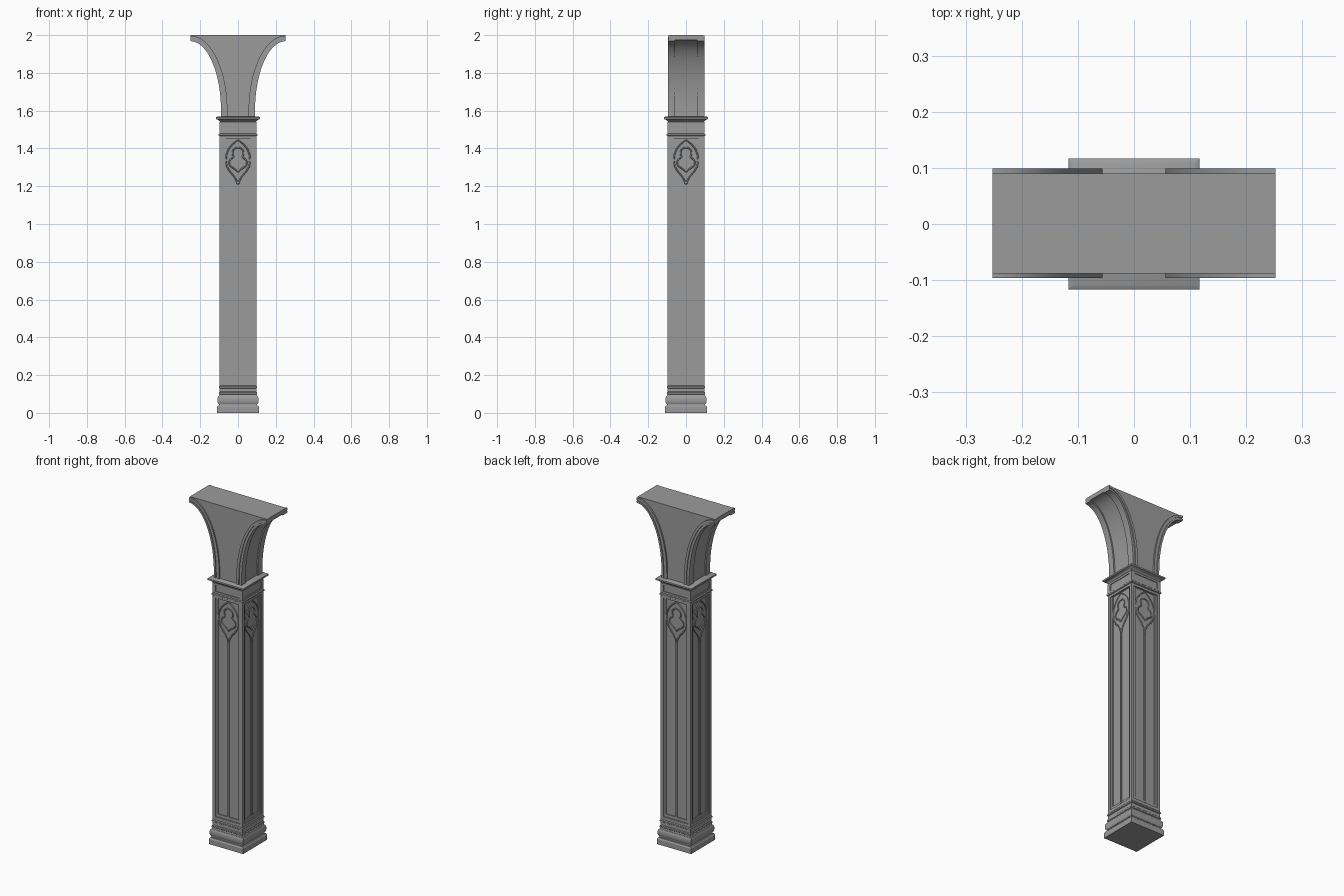
import bpy, bmesh
from math import sin, cos, pi, radians
from mathutils import Matrix, Vector

if "Cube" in bpy.data.objects:
    bpy.data.objects.remove(bpy.data.objects["Cube"])

stone = bpy.data.materials.new("grey stone")
stone.use_nodes = True
GREY = (0.33, 0.33, 0.33, 1)
stone.diffuse_color = GREY
stone.node_tree.nodes["Principled BSDF"].inputs["Base Color"].default_value = GREY
SIDES = ("front", "left", "back", "right")
made = []


def add_object(name, mesh):
    if not mesh.materials:
        mesh.materials.append(stone)
    ob = bpy.data.objects.new(name, mesh)
    bpy.context.scene.collection.objects.link(ob)
    made.append(ob)
    return ob


def finish(name, bm):
    bmesh.ops.recalc_face_normals(bm, faces=bm.faces)
    mesh = bpy.data.meshes.new(name)
    bm.to_mesh(mesh)
    bm.free()
    return mesh


def box(bm, x0, x1, y0, y1, z0, z1):
    size = Matrix.Diagonal((x1 - x0, y1 - y0, z1 - z0, 1))
    mid = Matrix.Translation(((x0 + x1) / 2, (y0 + y1) / 2, (z0 + z1) / 2))
    bmesh.ops.create_cube(bm, size=1, matrix=mid @ size)


def square_stack(name, profile):
    """Loft square rings of (half width, height)."""
    bm = bmesh.new()
    rings = [[bm.verts.new((sx * w, sy * w, z)) for sx, sy in
              ((-1, -1), (1, -1), (1, 1), (-1, 1))] for w, z in profile]
    for a, b in zip(rings, rings[1:]):
        for i in range(4):
            j = (i + 1) % 4
            bm.faces.new((a[i], a[j], b[j], b[i]))
    bm.faces.new(rings[0][::-1])
    bm.faces.new(rings[-1])
    return add_object(name, finish(name, bm))


def prism(bm, outline, y0, y1):
    """Extrude an outline of (x, z) points from y0 to y1."""
    a = [bm.verts.new((x, y0, z)) for x, z in outline]
    b = [bm.verts.new((x, y1, z)) for x, z in outline]
    bm.faces.new(a)
    bm.faces.new(b[::-1])
    for i in range(len(a)):
        j = (i + 1) % len(a)
        bm.faces.new((a[i], b[i], b[j], a[j]))


def four_sides(name, mesh):
    for k, side in enumerate(SIDES):
        add_object(side + "_" + name, mesh).rotation_euler.z = k * pi / 2


def curve_mesh(name, outlines, y, tube=0, extrude=0):
    """Closed curves standing on the front face, as tubes or a pierced plate."""
    cu = bpy.data.curves.new(name, "CURVE")
    cu.dimensions = "3D" if tube else "2D"
    cu.fill_mode = "FULL" if tube else "BOTH"
    cu.bevel_depth, cu.bevel_resolution, cu.extrude = tube, 1, extrude
    for pts in outlines:
        sp = cu.splines.new("POLY")
        sp.points.add(len(pts) - 1)
        for p, (x, z) in zip(sp.points, pts):
            p.co = (x, z, 0, 1)
        sp.use_cyclic_u = True
    tmp = bpy.data.objects.new(name + "_tmp", cu)
    bpy.context.scene.collection.objects.link(tmp)
    deps = bpy.context.evaluated_depsgraph_get()
    mesh = bpy.data.meshes.new_from_object(tmp.evaluated_get(deps))
    bpy.data.objects.remove(tmp)
    mesh.transform(Matrix.Translation((0, y, 0)) @ Matrix.Rotation(pi / 2, 4, "X"))
    mesh.materials.clear()
    return mesh


def mirrored(half):
    """Close a half outline that starts and ends on the centre line."""
    return half + [(-x, z) for x, z in half[-2:0:-1]]


def arc(cx, cz, r, a0, a1, n=9):
    return [(cx + r * cos(radians(a0 + (a1 - a0) * i / n)),
             cz + r * sin(radians(a0 + (a1 - a0) * i / n))) for i in range(n + 1)]


# Moulded base: plinth, rounded torus and stepped top
torus = [(0.101 + 0.008 * cos(a), 0.068 + 0.022 * sin(a))
         for a in (-pi / 2 + pi * i / 8 for i in range(9))]
square_stack("base", [(0.112, 0), (0.112, 0.03), (0.107, 0.038), (0.101, 0.04)] + torus +
             [(0.098, 0.097), (0.101, 0.1), (0.101, 0.108), (0.097, 0.112),
              (0.097, 0.13), (0.101, 0.133), (0.101, 0.14), (0.097, 0.145)])

# Shaft core, with the panels' floor as its face
FLOOR, FACE = 0.085, 0.097
square_stack("shaft_core", [(FLOOR, 0.13), (FLOOR, 1.47)])
bm = bmesh.new()
for sx in (-1, 1):
    for sy in (-1, 1):
        x, y = sorted((sx * 0.08, sx * FACE)), sorted((sy * 0.08, sy * FACE))
        box(bm, *x, *y, 0.14, 1.47)
add_object("corner_posts", finish("corner_posts", bm))

# Panel frame, inner fillets and mullion on each side
bm = bmesh.new()
box(bm, -0.081, 0.081, -FACE, -0.08, 0.14, 0.163)
box(bm, -0.081, 0.081, -FACE, -0.08, 1.452, 1.47)
for s in (-1, 1):
    box(bm, *sorted((s * 0.067, s * 0.081)), -0.0915, -0.08, 0.16, 1.455)
box(bm, -0.0045, 0.0045, -0.092, -0.08, 0.17, 1.21)
prism(bm, [(-0.067, 0.16), (0.067, 0.16), (0.067, 0.18), (-0.067, 0.18)], -0.09, -0.08)
four_sides("panel_frame", finish("panel_frame", bm))

# Pointed tracery with a trefoil opening
ogee = mirrored([(0, 1.19), (0.006, 1.225), (0.02, 1.252), (0.043, 1.278), (0.058, 1.303),
                 (0.064, 1.335), (0.061, 1.366), (0.049, 1.398), (0.027, 1.424), (0, 1.445)])
trefoil = mirrored([(0, 1.272), (0.014, 1.288)] + arc(0.021, 1.324, 0.026, -70, 68) +
                   arc(0, 1.376, 0.029, -38, 90))
four_sides("tracery_plate", curve_mesh("tracery_plate", [ogee, trefoil], -0.086, extrude=0.003))
four_sides("tracery_moulding", curve_mesh("tracery_moulding", [ogee, trefoil], -0.0885, tube=0.0042))

# Neck and cornice
square_stack("capital", [(0.097, 1.465), (0.102, 1.468), (0.102, 1.476), (0.094, 1.48),
                         (0.094, 1.54), (0.1, 1.545), (0.106, 1.552), (0.117, 1.556),
                         (0.117, 1.565), (0.108, 1.57)])
bm = bmesh.new()
for z in (1.48, 1.528):
    box(bm, -0.098, 0.098, -0.098, -0.09, z, z + 0.011)
for s in (-1, 1):
    box(bm, *sorted((s * 0.078, s * 0.098)), -0.098, -0.09, 1.48, 1.539)
four_sides("neck_frame", finish("neck_frame", bm))

# Flared bracket
END, SPRING, TOP = 0.252, 1.6, 2.0


def sweep(inset, n=20):
    """Quarter ellipse from the cornice out to the tip."""
    rx, rz = 0.162 + inset, 0.368 + inset * 0.85
    pts = [(END - rx * cos(pi / 2 * i / n), SPRING + rz * sin(pi / 2 * i / n))
           for i in range(n + 1)]
    return [(END - rx, 1.56)] + pts


right = sweep(0.008)
bm = bmesh.new()
prism(bm, right + [(END, TOP), (-END, TOP)] + [(-x, z) for x, z in right[::-1]], -0.088, 0.09)
add_object("bracket_web", finish("bracket_web", bm))

# Curved ribs with a groove along both faces of the bracket
bm = bmesh.new()
for i0, i1, depth in ((0, 0.012, 0.096), (0.012, 0.018, 0.091), (0.018, 0.034, 0.096)):
    for s in (-1, 1):
        band = [(s * x, z) for x, z in sweep(i0) + sweep(i1)[::-1]]
        for ya, yb in ((-depth, -0.058), (0.058, depth + 0.003)):
            prism(bm, band, ya, yb)
add_object("bracket_ribs", finish("bracket_ribs", bm))

bpy.ops.object.select_all(action="DESELECT")
for ob in made:
    ob.select_set(True)
bpy.context.view_layer.objects.active = made[0]
bpy.ops.object.shade_smooth_by_angle(angle=radians(30))
